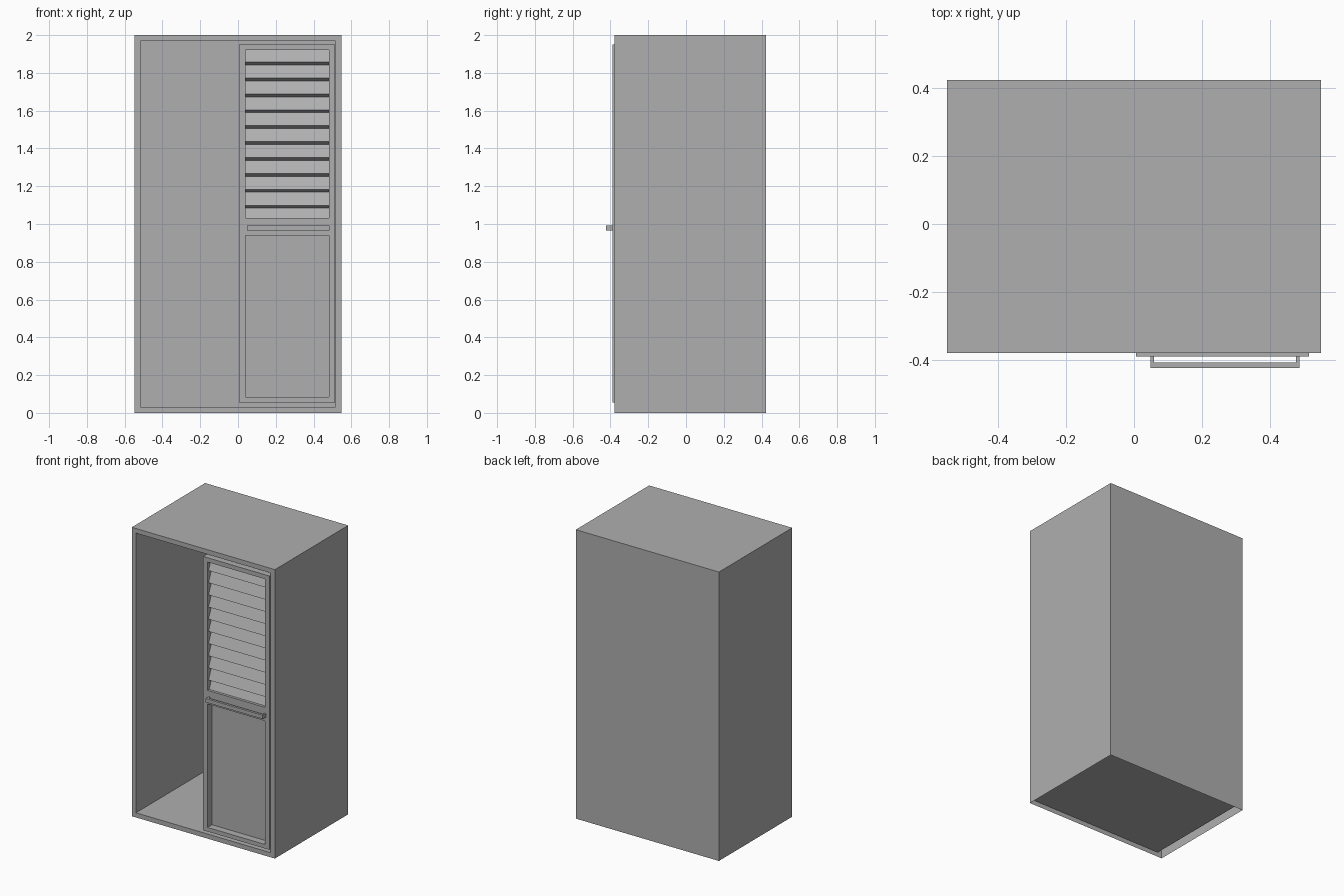
import bpy, bmesh
from mathutils import Vector

if "Cube" in bpy.data.objects:
    bpy.data.objects.remove(bpy.data.objects["Cube"])

grey = bpy.data.materials.new("dark_grey")
grey.diffuse_color = (0.43, 0.43, 0.43, 1)
grey.use_nodes = True
grey.node_tree.nodes["Principled BSDF"].inputs["Base Color"].default_value = grey.diffuse_color


def finish(bm, name):
    bmesh.ops.recalc_face_normals(bm, faces=bm.faces)
    me = bpy.data.meshes.new(name)
    bm.to_mesh(me)
    bm.free()
    me.materials.append(grey)
    ob = bpy.data.objects.new(name, me)
    bpy.context.collection.objects.link(ob)
    return ob


def add_box(bm, x0, x1, y0, y1, z0, z1):
    verts = bmesh.ops.create_cube(bm, size=1)["verts"]
    for v in verts:
        v.co = ((x0 + x1) / 2 + v.co.x * (x1 - x0),
                (y0 + y1) / 2 + v.co.y * (y1 - y0),
                (z0 + z1) / 2 + v.co.z * (z1 - z0))


def box(name, *dims):
    bm = bmesh.new()
    add_box(bm, *dims)
    return finish(bm, name)


def extrude_profile(bm, points, x0, x1):
    """Prism along x from a (y, z) outline."""
    face = bm.faces.new([bm.verts.new((x0, y, z)) for y, z in points])
    new = bmesh.ops.extrude_face_region(bm, geom=[face])["geom"]
    for v in new:
        if isinstance(v, bmesh.types.BMVert):
            v.co.x = x1


# Cabinet: outer shell open underneath, front inset and pushed in
FRONT, BACK = -0.379, 0.4225
bm = bmesh.new()
add_box(bm, -0.548, 0.548, FRONT, BACK, 0, 2)
bm.normal_update()
front = next(f for f in bm.faces if f.normal.y < -0.9)
bottom = next(f for f in bm.faces if f.normal.z < -0.9)
bmesh.ops.inset_individual(bm, faces=[front], thickness=0.032, use_even_offset=True)
new = bmesh.ops.extrude_face_region(bm, geom=[front])["geom"]
bmesh.ops.translate(bm, vec=Vector((0, 0.385 - FRONT, 0)),
                    verts=[g for g in new if isinstance(g, bmesh.types.BMVert)])
doomed = [f for f in (front, bottom) if f.is_valid]
bmesh.ops.delete(bm, geom=doomed, context='FACES_ONLY')
finish(bm, "cabinet_shell")

# Door frame: two stiles and three rails
DX0, DX1, OX0, OX1 = 0.006, 0.513, 0.039, 0.481
DY0, DY1 = -0.389, -0.332
for name, x0, x1 in (("door_left_stile", DX0, OX0), ("door_right_stile", OX1, DX1)):
    box(name, x0, x1, DY0, DY1, 0.055, 1.95)
for name, z0, z1 in (("door_bottom_rail", 0.055, 0.083),
                     ("door_middle_rail", 0.938, 1.032),
                     ("door_top_rail", 1.92, 1.95)):
    box(name, OX0, OX1, DY0, DY1, z0, z1)

# Recessed lower door panel
box("door_panel", OX0, OX1, -0.340, DY1, 0.083, 0.938)

# Louvre slats, sloping down towards the front, undercut nose
SY, RUN, PITCH = -0.378, 0.036, 0.0842
bm = bmesh.new()
for i in range(11):
    z = 1.857 - PITCH * i
    top = min(1.0, (1.945 - z) / PITCH)
    yb, zb = SY + RUN * top, z + PITCH * top
    extrude_profile(bm, [(SY, z), (yb, zb), (yb + 0.01, zb - 0.016),
                         (SY + 0.027, z - 0.015)], OX0, OX1)
finish(bm, "louvre_slats")

# Handle: long bar on two short posts
HX0, HX1, HZ0, HZ1 = 0.048, 0.485, 0.965, 0.991
bm = bmesh.new()
add_box(bm, HX0, HX1, -0.4225, -0.406, HZ0, HZ1)
for x in (HX0, HX1 - 0.01):
    add_box(bm, x, x + 0.01, -0.406, DY0, HZ0, HZ1)
finish(bm, "door_handle")
